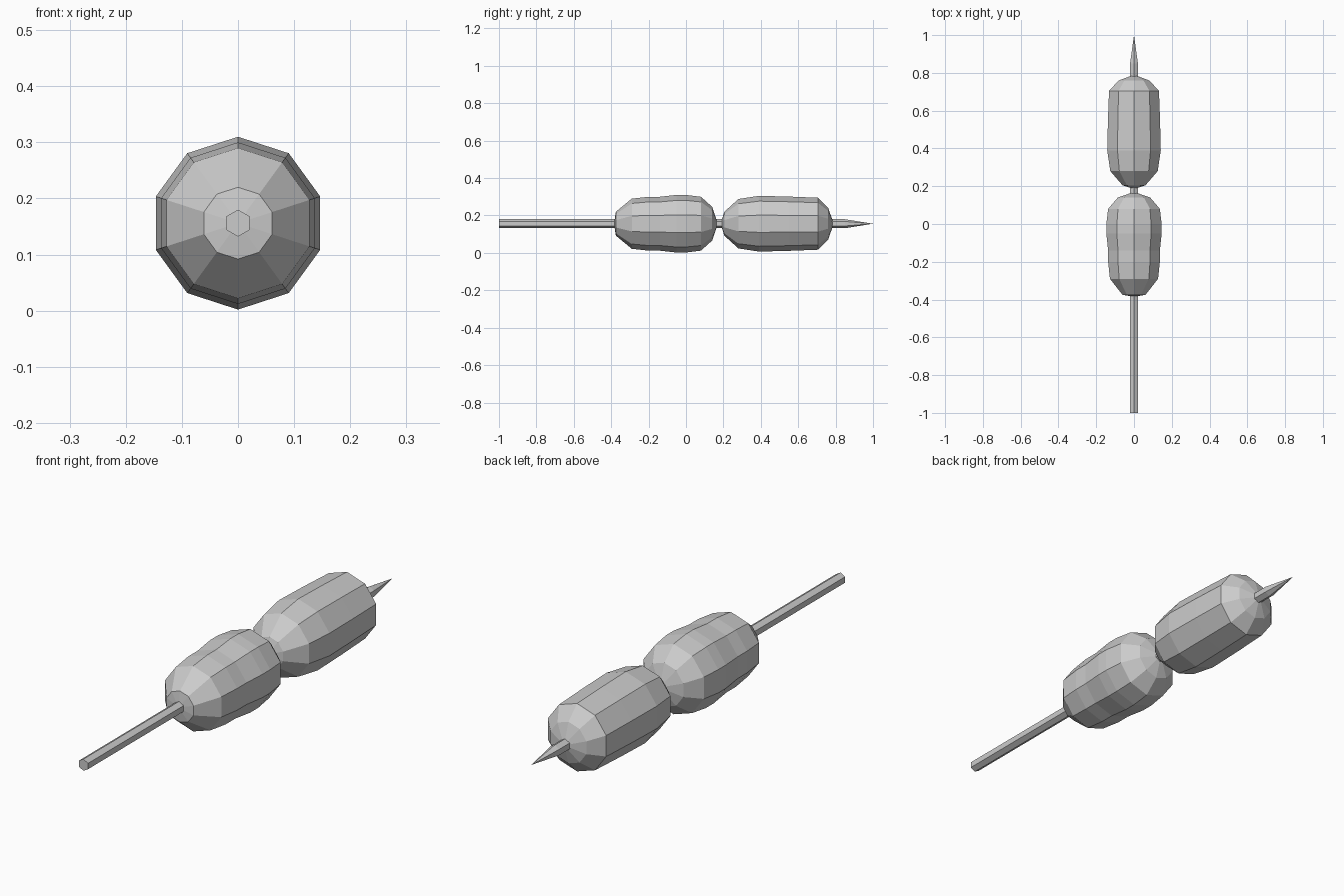
import bpy
import bmesh
from math import sin, cos, tau

AXIS_Z = 0.156

if "Cube" in bpy.data.objects:
    bpy.data.objects.remove(bpy.data.objects["Cube"])

grey = bpy.data.materials.new("plain grey")
grey.use_nodes = True
grey.diffuse_color = (0.6, 0.6, 0.6, 1)
grey.node_tree.nodes["Principled BSDF"].inputs["Base Color"].default_value = (0.6, 0.6, 0.6, 1)


def lathe(name, profile, sides):
    """Flat-sided solid around the y axis; profile holds (y, radius) pairs."""
    bm = bmesh.new()
    rings = []
    for y, r in profile:
        if r == 0:
            rings.append([bm.verts.new((0, y, AXIS_Z))] * sides)
            continue
        rings.append([bm.verts.new((r * sin(tau * i / sides), y, AXIS_Z + r * cos(tau * i / sides)))
                      for i in range(sides)])
    for a, b in zip(rings, rings[1:]):
        for i in range(sides):
            j = (i + 1) % sides
            corners = list(dict.fromkeys((a[i], a[j], b[j], b[i])))
            bm.faces.new(corners)
    # Close the open ends
    for ring in (rings[0], rings[-1]):
        if len(set(ring)) > 2:
            bm.faces.new(ring)
    bmesh.ops.recalc_face_normals(bm, faces=bm.faces)
    mesh = bpy.data.meshes.new(name)
    bm.to_mesh(mesh)
    bm.free()
    mesh.materials.append(grey)
    obj = bpy.data.objects.new(name, mesh)
    bpy.context.collection.objects.link(obj)
    return obj


# Six-sided stick with a sharpened end
lathe("stick", [(-1, 0.024), (0.85, 0.024), (1, 0)], 6)

# Two ten-sided lumps threaded on the stick
lathe("front_lump", [(-0.385, 0), (-0.375, 0.064), (-0.29, 0.134), (-0.2, 0.144), (-0.14, 0.144),
                     (-0.05, 0.154), (0.0, 0.154), (0.08, 0.144), (0.14, 0.09), (0.17, 0)], 10)
lathe("back_lump", [(0.185, 0), (0.205, 0.064), (0.28, 0.132), (0.39, 0.149), (0.55, 0.145),
                    (0.705, 0.139), (0.76, 0.085), (0.79, 0)], 10)
